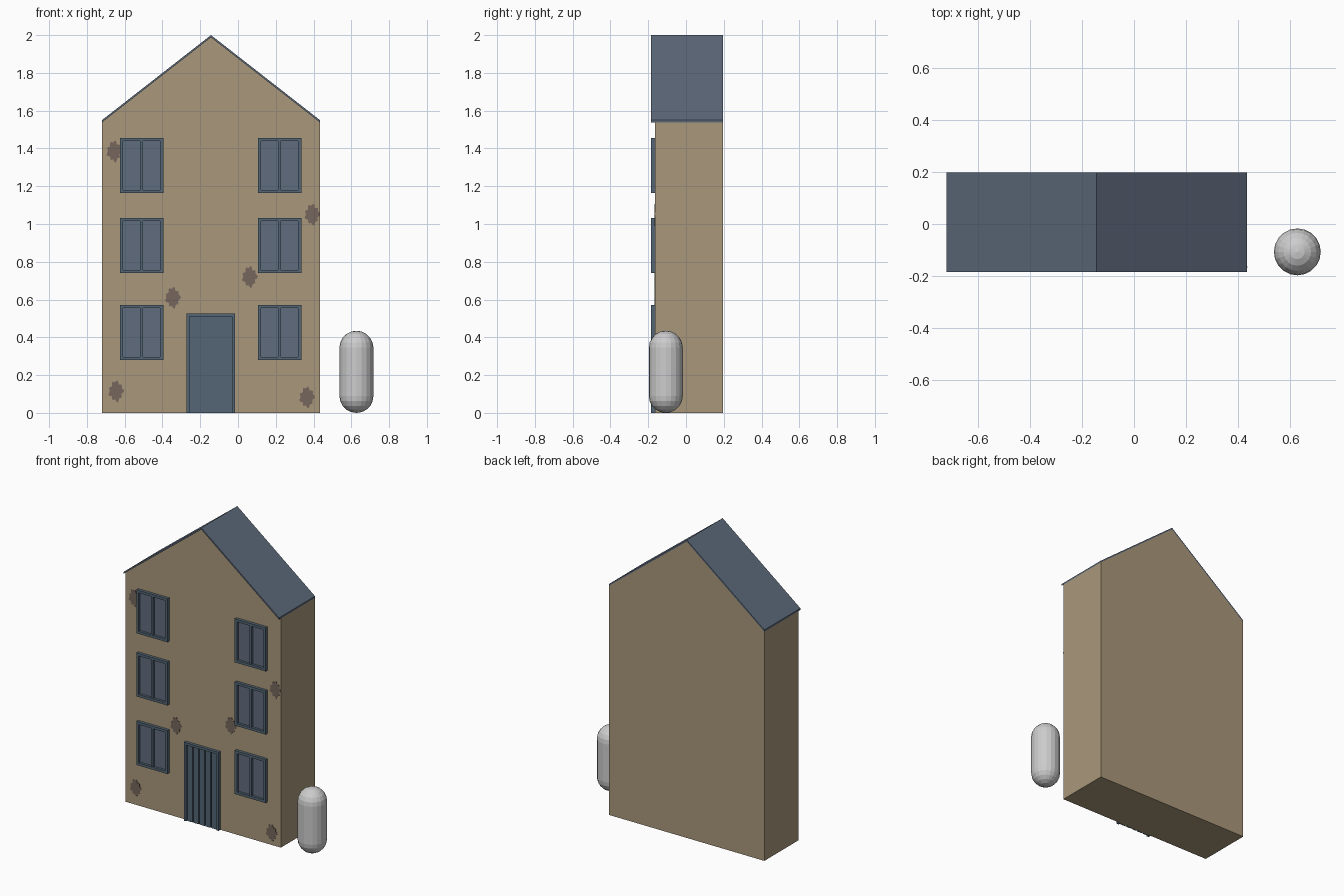
import bpy, bmesh, math
from mathutils import Matrix, Vector

cube = bpy.data.objects.get("Cube")
if cube:
    bpy.data.objects.remove(cube, do_unlink=True)


def material(name, rgb):
    """Flat material from 0-255 display values, stored as linear."""
    lin = [((c / 255 + 0.055) / 1.055) ** 2.4 for c in rgb] + [1]
    m = bpy.data.materials.new(name)
    m.use_nodes = True
    m.diffuse_color = lin
    m.node_tree.nodes["Principled BSDF"].inputs["Base Color"].default_value = lin
    return m


PLASTER = material("tan plaster", (170, 153, 123))
ROOF = material("slate roof", (92, 104, 121))
FRAME = material("blue grey frame", (84, 102, 117))
GLASS = material("slate glass", (97, 108, 126))
STAIN = material("brown stain", (118, 102, 93))
GREY = material("pale grey", (204, 204, 204))


def finish(name, bm, *mats):
    bmesh.ops.recalc_face_normals(bm, faces=bm.faces)
    me = bpy.data.meshes.new(name)
    bm.to_mesh(me)
    bm.free()
    for m in mats:
        me.materials.append(m)
    ob = bpy.data.objects.new(name, me)
    bpy.context.collection.objects.link(ob)
    return ob


def box(bm, x0, x1, y0, y1, z0, z1, mat=0):
    size = Vector((x1 - x0, y1 - y0, z1 - z0))
    mid = Vector((x0 + x1, y0 + y1, z0 + z1)) / 2
    geo = bmesh.ops.create_cube(bm, size=1, matrix=Matrix.LocRotScale(mid, None, size))
    for f in {f for v in geo["verts"] for f in v.link_faces}:
        f.material_index = mat


def prism(bm, outline, y0, y1):
    """Extrude an (x, z) outline from y0 to y1."""
    face = bm.faces.new([bm.verts.new((x, y0, z)) for x, z in outline])
    ext = bmesh.ops.extrude_face_region(bm, geom=[face])
    moved = [v for v in ext["geom"] if isinstance(v, bmesh.types.BMVert)]
    bmesh.ops.translate(bm, verts=moved, vec=(0, y1 - y0, 0))


LEFT, RIGHT, MID = -0.72, 0.434, -0.143
EAVE, RIDGE, SKIN = 1.55, 2.0, 0.012
WALL, FRONT, BACK = -0.165, -0.185, 0.197

# House body with gables
bm = bmesh.new()
prism(bm, [(LEFT, 0), (RIGHT, 0), (RIGHT, EAVE - SKIN),
           (MID, RIDGE - SKIN), (LEFT, EAVE - SKIN)], WALL, BACK)
finish("house_walls", bm, PLASTER)

# Thin roof, overhanging the front only
bm = bmesh.new()
prism(bm, [(LEFT, EAVE - SKIN), (MID, RIDGE - SKIN), (RIGHT, EAVE - SKIN),
           (RIGHT, EAVE), (MID, RIDGE), (LEFT, EAVE)], FRONT, BACK)
finish("roof", bm, ROOF)


# Two-pane windows: frame, central bar and recessed glass
def window(name, x, z, w=0.23, h=0.292, t=0.017):
    bm = bmesh.new()
    for a in (x, x + w - t):
        box(bm, a, a + t, FRONT, WALL, z, z + h)
    for b in (z, z + h - t):
        box(bm, x + t, x + w - t, FRONT, WALL, b, b + t)
    c = x + w / 2
    box(bm, c - 0.008, c + 0.008, FRONT + 0.003, WALL, z + t, z + h - t)
    box(bm, x + t, x + w - t, WALL - 0.004, WALL + 0.004, z + t, z + h - t, 1)
    finish(name, bm, FRAME, GLASS)


for side, x in (("right", -0.625), ("left", 0.105)):
    for floor, z in (("lower", 0.28), ("middle", 0.74), ("upper", 1.164)):
        window(f"{floor}_{side}_window", x, z)

# Plank door with a surround
bm = bmesh.new()
x0, x1, top, t = -0.273, -0.015, 0.527, 0.016
box(bm, x0, x0 + t, FRONT, WALL, 0, top)
box(bm, x1 - t, x1, FRONT, WALL, 0, top)
box(bm, x0 + t, x1 - t, FRONT, WALL, top - t, top)
box(bm, x0 + t, x1 - t, WALL - 0.004, WALL, 0, top - t)
pitch = (x1 - x0 - 2 * t) / 5
for i in range(5):
    a = x0 + t + i * pitch
    box(bm, a + 0.004, a + pitch - 0.004, WALL - 0.011, WALL - 0.004, 0, top - t)
finish("door", bm, FRAME)

# Ragged stains on the front wall
for i, (x, z) in enumerate([(-0.655, 1.385), (0.393, 1.05), (0.062, 0.72),
                            (-0.345, 0.61), (-0.645, 0.115), (0.365, 0.083)]):
    bm = bmesh.new()
    outline = []
    for k in range(40):
        a = math.tau * k / 40
        r = 1 + 0.13 * math.cos(9 * a) + 0.08 * math.sin(4 * a + 1)
        outline.append((x + 0.036 * r * math.cos(a), z + 0.05 * r * math.sin(a)))
    prism(bm, outline, WALL - 0.002, WALL + 0.001)
    finish(f"wall_stain_{i + 1}", bm, STAIN)

# Capsule standing beside the house
R, H = 0.09, 0.435
bm = bmesh.new()
arc = [math.radians(-90 + 18 * k) for k in range(6)]
profile = [(R * math.cos(a), R + R * math.sin(a)) for a in arc]
profile += [(r, H - z) for r, z in reversed(profile)]
verts = [bm.verts.new((r, 0, z)) for r, z in profile]
edges = [bm.edges.new(p) for p in zip(verts, verts[1:])]
bmesh.ops.spin(bm, geom=verts + edges, axis=(0, 0, 1), cent=(0, 0, 0),
               angle=math.tau, steps=20)
bmesh.ops.remove_doubles(bm, verts=bm.verts, dist=0.0005)
capsule = finish("capsule_post", bm, GREY)
capsule.location = (0.627, -0.107, 0)
